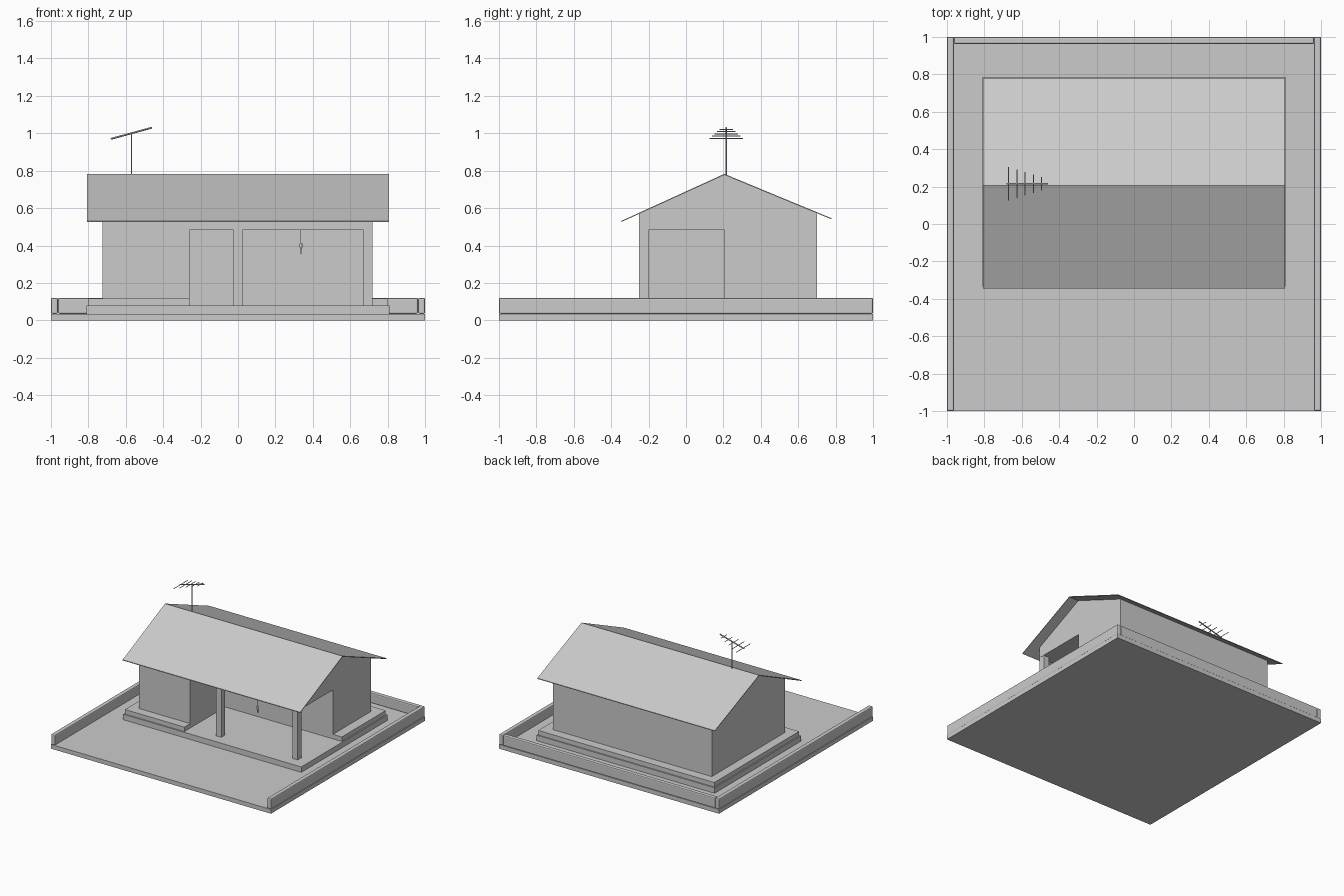
import bpy, bmesh
from mathutils import Vector

if "Cube" in bpy.data.objects:
    bpy.data.objects.remove(bpy.data.objects["Cube"])


def finish(name, bm):
    bmesh.ops.recalc_face_normals(bm, faces=bm.faces)
    me = bpy.data.meshes.new(name)
    bm.to_mesh(me)
    bm.free()
    ob = bpy.data.objects.new(name, me)
    bpy.context.collection.objects.link(ob)
    return ob


def prism(name, pts, offset):
    """Extrude a closed 3D outline along an offset vector."""
    bm = bmesh.new()
    face = bm.faces.new([bm.verts.new(p) for p in pts])
    ext = bmesh.ops.extrude_face_region(bm, geom=[face], use_keep_orig=True)
    verts = [g for g in ext["geom"] if isinstance(g, bmesh.types.BMVert)]
    bmesh.ops.translate(bm, verts=verts, vec=offset)
    return finish(name, bm)


def box(name, x0, x1, y0, y1, z0, z1):
    pts = [(x0, y0, z0), (x1, y0, z0), (x1, y1, z0), (x0, y1, z0)]
    return prism(name, pts, (0, 0, z1 - z0))


def rod(name, a, b, r, sides=8):
    """Thin cylinder between two points."""
    a, b = Vector(a), Vector(b)
    bm = bmesh.new()
    bmesh.ops.create_cone(bm, cap_ends=True, segments=sides, radius1=r,
                          radius2=r, depth=(b - a).length)
    ob = finish(name, bm)
    ob.location = (a + b) / 2
    ob.rotation_mode = 'QUATERNION'
    ob.rotation_quaternion = (b - a).to_track_quat('Z', 'Y')
    return ob


# Plot of ground with low boundary walls on three sides
box("ground_slab", -1, 1, -1, 1, 0, 0.035)
for name, dims in (("left_curb", (-1, -0.963, -1, 1)),
                   ("right_curb", (0.963, 1, -1, 1)),
                   ("back_curb", (-0.963, 0.963, 0.963, 1))):
    curb = box(name, *dims, 0.035, 0.12)
    bev = curb.modifiers.new("bevel", 'BEVEL')
    bev.width = 0.008
    bev.segments = 2

# Stepped foundation: full lower step, L-shaped upper step around the porch
box("lower_step", -0.81, 0.81, -0.335, 0.785, 0.035, 0.08)
outline = [(-0.80, -0.325), (-0.26, -0.325), (-0.26, 0.205),
           (0.80, 0.205), (0.80, 0.775), (-0.80, 0.775)]
prism("upper_step", [(x, y, 0.08) for x, y in outline], (0, 0, 0.037))

# House body with gabled ends; the porch is cut from the front right
gable = [(-0.25, 0.08), (0.70, 0.08), (0.70, 0.573), (0.205, 0.777), (-0.25, 0.57)]
body = prism("house_body", [(-0.725, y, z) for y, z in gable], (1.445, 0, 0))
cutter = box("porch_cutter", -0.26, 1.0, -0.6, 0.205, 0, 0.482)
cutter.hide_render = True
cutter.hide_viewport = True
cut = body.modifiers.new("porch", 'BOOLEAN')
cut.operation = 'DIFFERENCE'
cut.object = cutter
cut.solver = 'EXACT'

# Porch posts
for name, x in (("middle_post", -0.025), ("corner_post", 0.67)):
    box(name, x, x + 0.048, -0.25, -0.2, 0.08, 0.482)

# Thin gable roof
t = 0.006
section = [(-0.345, 0.532), (0.205, 0.783), (0.778, 0.546)]
section += [(y, z - t) for y, z in reversed(section)]
prism("roof", [(-0.807, y, z) for y, z in section], (1.614, 0, 0))

# Aerial: mast, tilted boom and shrinking cross rods
ay = 0.215
rod("aerial_mast", (-0.57, ay, 0.77), (-0.57, ay, 1.0), 0.003)
rod("aerial_boom", (-0.68, ay, 0.97), (-0.46, ay, 1.03), 0.005)
for i in range(5):
    x = -0.67 + 0.044 * i
    z = 1.0 + (x + 0.57) * 0.27
    h = 0.09 - 0.0135 * i
    rod(f"aerial_rod_{i + 1}", (x, ay - h, z), (x, ay + h, z), 0.0025)

# Wind chime hanging from the porch beam
cx, cy = 0.336, -0.225
rod("chime_cord", (cx, cy, 0.385), (cx, cy, 0.482), 0.0015, 6)
rod("chime_bell", (cx, cy, 0.39), (cx, cy, 0.41), 0.008, 12)
box("chime_strip", cx - 0.005, cx + 0.005, cy - 0.001, cy + 0.001, 0.357, 0.386)
